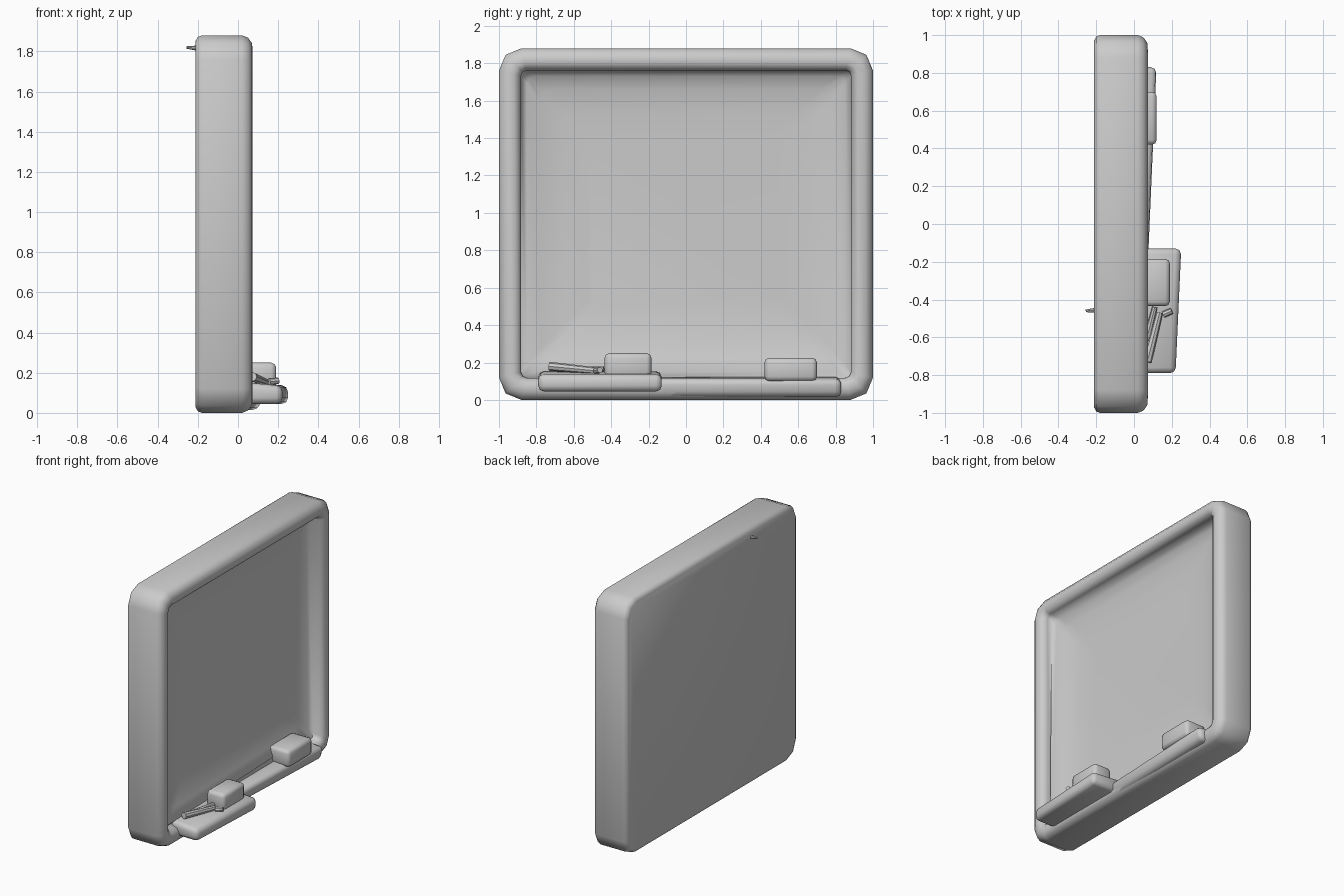
import bpy, bmesh, math
from mathutils import Vector

cube = bpy.data.objects.get("Cube")
if cube:
    bpy.data.objects.remove(cube)

grey = bpy.data.materials.new("plain grey")
grey.use_nodes = True
grey.diffuse_color = (0.6, 0.6, 0.6, 1)
grey.node_tree.nodes["Principled BSDF"].inputs["Base Color"].default_value = (0.6, 0.6, 0.6, 1)


def finish(name, bm, angle=40):
    bmesh.ops.recalc_face_normals(bm, faces=bm.faces)
    mesh = bpy.data.meshes.new(name)
    bm.to_mesh(mesh)
    bm.free()
    mesh.materials.append(grey)
    ob = bpy.data.objects.new(name, mesh)
    bpy.context.collection.objects.link(ob)
    bpy.ops.object.select_all(action="DESELECT")
    ob.select_set(True)
    bpy.context.view_layer.objects.active = ob
    bpy.ops.object.shade_smooth_by_angle(angle=math.radians(angle))
    return ob


def loft(bm, rings):
    """Skin a list of equal-length closed rings and cap both ends."""
    loops = [[bm.verts.new(p) for p in ring] for ring in rings]
    for a, b in zip(loops, loops[1:]):
        for i in range(len(a)):
            j = (i + 1) % len(a)
            bm.faces.new((a[i], a[j], b[j], b[i]))
    bm.faces.new(loops[0])
    bm.faces.new(loops[-1])


def rounded_rect(inset, x, radius, steps=2):
    """Ring in the yz plane, inset from the outer edge of the board."""
    hy, hz = 1 - inset - radius, 0.94 - inset - radius
    ring = []
    for k, (sy, sz) in enumerate([(1, 1), (-1, 1), (-1, -1), (1, -1)]):
        for s in range(steps + 1):
            a = math.pi / 2 * (k + s / steps)
            ring.append((x, sy * hy + radius * math.cos(a),
                         0.94 + sz * hz + radius * math.sin(a)))
    return ring


def soft_box(name, lo, hi, bevel, taper=None):
    """Bevelled box between two corners, optionally reshaped by a rule."""
    bm = bmesh.new()
    bmesh.ops.create_cube(bm, size=1)
    lo, hi = Vector(lo), Vector(hi)
    for v in bm.verts:
        v.co = Vector([lo[i] + (v.co[i] + 0.5) * (hi[i] - lo[i]) for i in range(3)])
        if taper:
            taper(v.co)
    bmesh.ops.bevel(bm, geom=bm.edges[:], offset=bevel, segments=2,
                    profile=0.5, affect="EDGES")
    return finish(name, bm, 50)


def rod(name, start, end, r1, r2):
    """Thin tapered stick between two points."""
    start, end = Vector(start), Vector(end)
    bm = bmesh.new()
    bmesh.ops.create_cone(bm, cap_ends=True, segments=8, radius1=r1, radius2=r2,
                          depth=(end - start).length)
    turn = (end - start).to_track_quat("Z", "Y")
    for v in bm.verts:
        v.co = turn @ v.co + (start + end) / 2
    return finish(name, bm)


# Board: rounded back, swollen rim and shallow dished surface (inset, x, radius)
profile = [(0.03, -0.212, 0.10), (0.008, -0.2, 0.115), (0, -0.18, 0.12),
           (0, 0.02, 0.12), (0.012, 0.05, 0.11), (0.04, 0.07, 0.09),
           (0.08, 0.073, 0.06), (0.108, 0.055, 0.035), (0.118, 0.025, 0.03),
           (0.118, -0.005, 0.03), (0.15, -0.035, 0.04), (0.22, -0.058, 0.06),
           (0.35, -0.068, 0.06), (0.48, -0.07, 0.06)]
bm = bmesh.new()
loft(bm, [rounded_rect(*p) for p in profile])
# The surface swells forward above the ledges, most at the marker end
for v in bm.verts:
    if -0.1 < v.co.x < -0.03 and v.co.z < 0.48:
        v.co.x += 0.12 * (0.48 - v.co.z) * (1 - 0.8 * v.co.y)
finish("framed_board", bm, 60)


# Ledges along the bottom rim
def slim_ledge(co):
    if co.x > 0:
        co.x -= 0.045 if co.y < 0 else 0
        co.x -= 0.02 if co.z < 0.06 else 0
        co.z -= 0.015 if co.z > 0.06 else 0


def wide_ledge(co):
    if co.x > 0.1:
        co.x -= 0.03 if co.y < -0.5 else 0
        co.z -= 0.02 if co.z > 0.1 else 0


soft_box("long_ledge", (-0.03, -0.2, 0.015), (0.125, 0.83, 0.125), 0.03, slim_ledge)
soft_box("marker_tray", (0.0, -0.79, 0.045), (0.25, -0.13, 0.155), 0.03, wide_ledge)

# Erasers resting on the ledges
soft_box("front_eraser", (0.045, -0.435, 0.12), (0.19, -0.185, 0.25), 0.025)
soft_box("back_eraser", (-0.05, 0.42, 0.1), (0.12, 0.7, 0.225), 0.025)

# Markers lying on the tray
rod("long_marker", (0.07, -0.73, 0.18), (0.135, -0.47, 0.155), 0.024, 0.018)
rod("short_marker", (0.07, -0.6, 0.16), (0.11, -0.44, 0.165), 0.018, 0.014)
rod("marker_cap", (0.155, -0.48, 0.155), (0.2, -0.46, 0.16), 0.018, 0.016)

# Small hanging peg on the back
rod("wall_peg", (-0.19, -0.455, 1.815), (-0.255, -0.46, 1.82), 0.014, 0.007)
